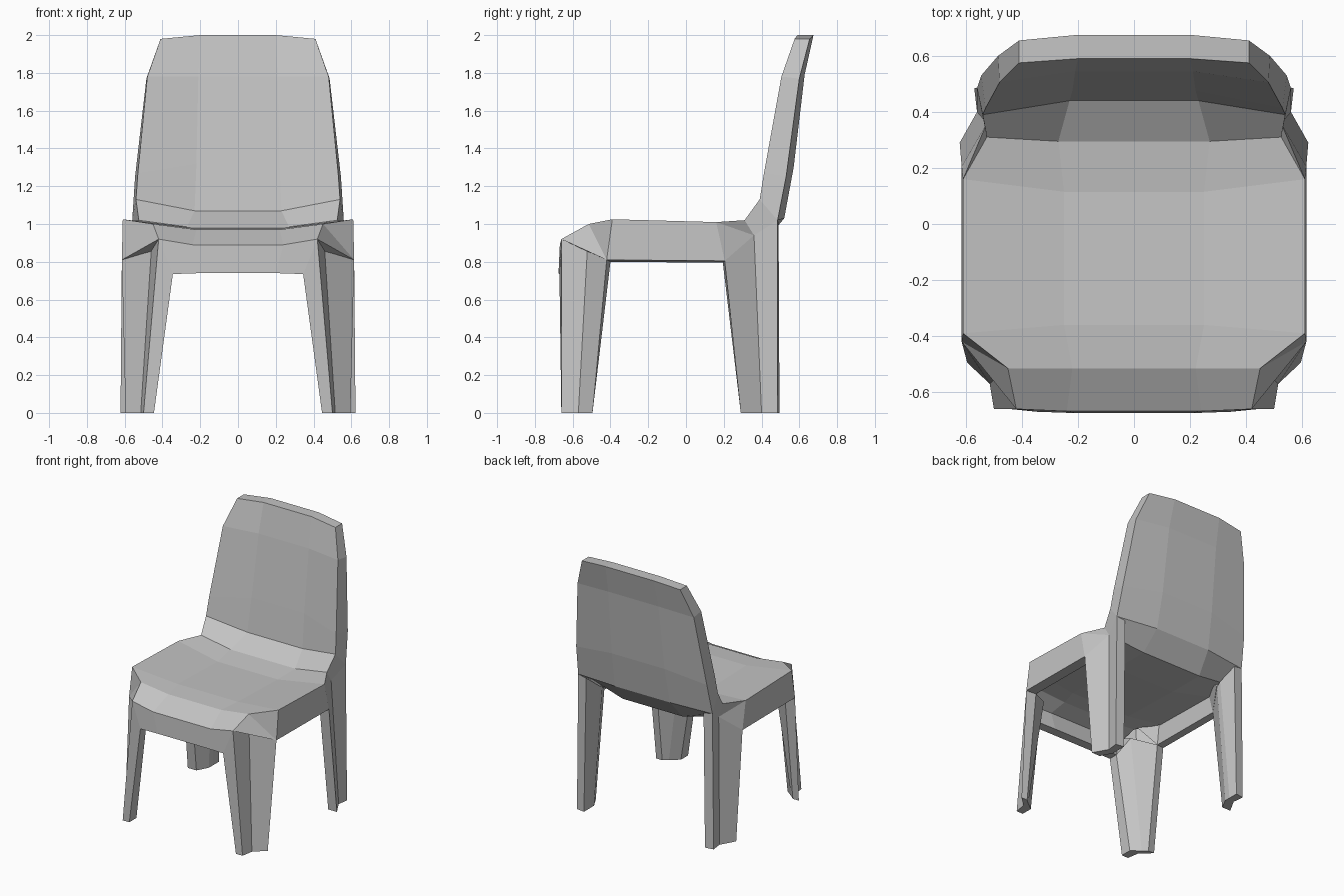
import bpy
import bmesh
from mathutils import Vector

default_cube = bpy.data.objects.get("Cube")
if default_cube:
    bpy.data.objects.remove(default_cube, do_unlink=True)

# One plain plastic material
plastic = bpy.data.materials.new("grey_plastic")
plastic.use_nodes = True
plastic.diffuse_color = (0.55, 0.55, 0.55, 1)
plastic.node_tree.nodes["Principled BSDF"].inputs["Base Color"].default_value = plastic.diffuse_color


def finish(bm, name, mirrored=False):
    """Turn a bmesh into a flat shaded object, optionally mirrored left to right."""
    bmesh.ops.remove_doubles(bm, verts=bm.verts, dist=0.0001)
    bmesh.ops.recalc_face_normals(bm, faces=bm.faces)
    mesh = bpy.data.meshes.new(name)
    bm.to_mesh(mesh)
    bm.free()
    mesh.materials.append(plastic)
    obj = bpy.data.objects.new(name, mesh)
    bpy.context.collection.objects.link(obj)
    if mirrored:
        modifier = obj.modifiers.new("left_right", "MIRROR")
        modifier.use_mirror_merge = False
    return obj


def loft(bm, loops):
    """Bridge closed loops of equal length and return their vertices."""
    rings = [[bm.verts.new(point) for point in loop] for loop in loops]
    count = len(rings[0])
    for low, high in zip(rings, rings[1:]):
        for i in range(count):
            j = (i + 1) % count
            bm.faces.new((low[i], low[j], high[j], high[i]))
    return rings


# Each row holds the rim point and the inner point of the concave cross-section.
# Upper skin: front apron, seat, backrest front
upper_rows = [
    ((.345, -.67, .735), (.2, -.675, .74)),
    ((.42, -.66, .92), (.24, -.668, .89)),
    ((.45, -.515, 1), (.22, -.515, .97)),
    ((.61, -.39, 1.025), (.25, -.36, .98)),
    ((.61, .16, 1.01), (.25, .115, .967)),
    ((.525, .31, 1.02), (.27, .295, .985)),
    ((.54, .39, 1.13), (.23, .44, 1.07)),
    ((.53, .413, 1.27), (.22, .475, 1.32)),
    ((.48, .505, 1.78), (.21, .545, 1.78)),
    ((.41, .575, 1.98), (.2, .59, 2)),
]
# Lower skin: inside of the apron, underside of the seat, backrest rear
lower_rows = [
    ((.345, -.6, .735), (.2, -.605, .74)),
    ((.415, -.645, .88), (.24, -.6, .85)),
    ((.42, -.5, .92), (.22, -.48, .89)),
    ((.54, -.36, .94), (.25, -.36, .9)),
    ((.54, .16, .93), (.25, .115, .885)),
    ((.525, .36, .94), (.25, .4, .885)),
    ((.56, .485, 1.02), (.23, .52, 1.03)),
    ((.545, .53, 1.25), (.22, .57, 1.3)),
    ((.485, .6, 1.77), (.21, .628, 1.79)),
    ((.41, .655, 1.98), (.2, .675, 2)),
]

# Seat and backrest as a single bent slab
outline = upper_rows + lower_rows[::-1]
columns = []
for sign, which in ((-1, 0), (-1, 1), (1, 1), (1, 0)):
    columns.append([(sign * row[which][0], *row[which][1:]) for row in outline])
bm = bmesh.new()
rings = loft(bm, columns)
last = len(outline) - 1
for ring in (rings[0], rings[-1]):
    for i in range(len(upper_rows) - 1):
        bm.faces.new((ring[i], ring[i + 1], ring[last - i - 1], ring[last - i]))
finish(bm, "seat_and_backrest")

rim = [row[0] for row in upper_rows]
under_rim = [row[0] for row in lower_rows]
front_corner, back_corner = (.615, -.42, .81), (.615, .205, .805)


def leg(name, foot, top):
    """Folded thin-walled leg tapering from its top section to the floor."""
    bm = bmesh.new()
    rings = loft(bm, [[(x, y, 0) for x, y in foot], top])
    for ring in rings:
        bm.faces.new(ring)
    bmesh.ops.triangulate(bm, faces=[f for f in bm.faces if len(f.verts) > 4])
    finish(bm, name, mirrored=True)


leg("front_legs",
    [(.445, -.66), (.5, -.66), (.515, -.57), (.595, -.495),
     (.545, -.495), (.51, -.525), (.445, -.575)],
    [rim[0], rim[1], rim[2], front_corner,
     (.545, -.4, .8), (.39, -.5, .84), under_rim[0]])

leg("back_legs",
    [(.622, .29), (.56, .4), (.57, .485), (.505, .495),
     (.505, .42), (.505, .375), (.55, .29)],
    [back_corner, under_rim[5], under_rim[6], (.49, .49, 1.01),
     (.45, .385, .92), (.46, .34, .9), (.545, .195, .795)])

# Side rails: thick panels joining the front and back legs
def inward(point):
    x, y, z = point
    return Vector((x - .07, y * .95, z - (.04 if z > .85 else .01)))


top_edge = rim[2:6]
bottom_edge = [rim[2], front_corner, back_corner, under_rim[5]]
bm = bmesh.new()
rings = loft(bm, [[t, b, inward(b), inward(t)] for t, b in zip(top_edge, bottom_edge)])
bm.faces.new(rings[-1])
finish(bm, "side_rails", mirrored=True)
